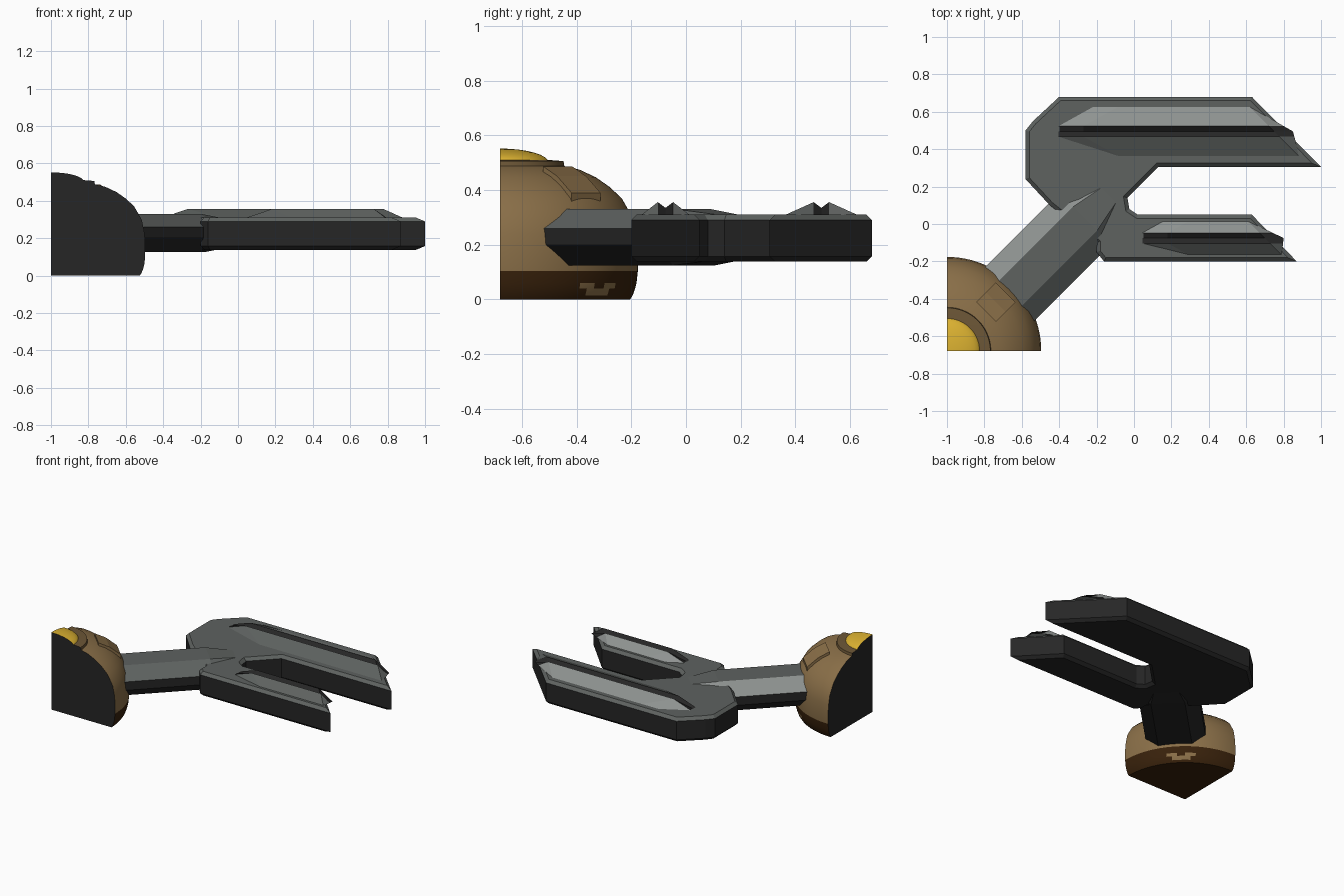
import bpy, bmesh, math
from mathutils import Vector

if "Cube" in bpy.data.objects:
    bpy.data.objects.remove(bpy.data.objects["Cube"])


def material(name, hex_colour):
    """Flat material from an sRGB hex string."""
    rgb = [int(hex_colour[i:i + 2], 16) / 255 for i in (0, 2, 4)]
    col = [c / 12.92 if c < 0.04 else ((c + 0.055) / 1.055) ** 2.4 for c in rgb] + [1]
    m = bpy.data.materials.new(name)
    m.use_nodes = True
    m.diffuse_color = col
    m.node_tree.nodes["Principled BSDF"].inputs["Base Color"].default_value = col
    return m


DARK = material("charcoal", "262626")
GREY = material("mid grey", "5e6260")
LIGHT = material("light grey", "8e9290")
BROWN = material("tan brown", "8a6f48")
RING = material("ring brown", "6d5737")
BASE = material("dark brown", "38210b")
GOLD = material("gold yellow", "dcb231")


def finish(bm, name, mats, rule, smooth=None):
    """Turn a bmesh into an object, colouring each face by the rule."""
    bmesh.ops.remove_doubles(bm, verts=bm.verts, dist=0.0002)
    bmesh.ops.recalc_face_normals(bm, faces=bm.faces)
    bm.normal_update()
    for f in bm.faces:
        f.material_index = mats.index(rule(f))
    me = bpy.data.meshes.new(name)
    bm.to_mesh(me)
    bm.free()
    ob = bpy.data.objects.new(name, me)
    bpy.context.collection.objects.link(ob)
    for m in mats:
        me.materials.append(m)
    if smooth:
        bpy.ops.object.select_all(action='DESELECT')
        ob.select_set(True)
        bpy.context.view_layer.objects.active = ob
        bpy.ops.object.shade_smooth_by_angle(angle=math.radians(smooth))
    return ob


def grid_faces(bm, rows, wrap=False):
    """Skin a list of equally long point rows."""
    vs = [[bm.verts.new(p) for p in r] for r in rows]
    n = len(vs[0])
    for a, b in zip(vs, vs[1:]):
        for i in range(n if wrap else n - 1):
            j = (i + 1) % n
            bm.faces.new((a[i], a[j], b[j], b[i]))
    return vs


# Quarter dome around the corner axis
AX, AY, SEG = -1.0, -0.68, 45


def quarter_lathe(name, profile, mats, rule):
    bm = bmesh.new()
    rows = []
    for k in range(SEG + 1):
        a = math.pi / 2 * k / SEG
        rows.append([(AX + r * math.cos(a), AY + r * math.sin(a), z) for r, z in profile])
    vs = grid_faces(bm, rows)
    bm.faces.new(vs[0])
    bm.faces.new(vs[-1])
    return finish(bm, name, mats, rule, 28)


def dome_rule(f):
    c, n = f.calc_center_median(), f.normal
    if n.x < -0.99 or n.y < -0.99:
        return DARK
    if n.z < -0.9:
        return BASE
    r = math.hypot(c.x - AX, c.y - AY)
    if c.z > 0.48 and r < 0.24:
        return RING
    if c.z > 0.1:
        return BROWN
    # Winged mark on the base band
    off = abs(math.degrees(math.atan2(c.y - AY, c.x - AX)) - 47)
    wing = 0.04 < c.z < 0.06 and 3 < off < 10.5
    body = 0.015 < c.z < 0.04 and off < 7
    return BROWN if wing or body else BASE


dome_profile = [(0, 0), (.475, 0), (.485, .015), (.494, .04), (.499, .06), (.504, .105),
                (.504, .18), (.498, .24), (.485, .3), (.445, .37), (.4, .412), (.35, .447),
                (.29, .475), (.235, .488), (.232, .506), (.18, .51), (0, .51)]
quarter_lathe("dome", dome_profile, [BROWN, DARK, BASE, RING], dome_rule)

cap_profile = [(0, .5)] + [(.178 * math.cos(t * math.pi / 16), .5 + .052 * math.sin(t * math.pi / 16))
                           for t in range(9)]
quarter_lathe("gold_cap", cap_profile, [GOLD, DARK],
              lambda f: DARK if min(f.normal.x, f.normal.y) < -0.99 else GOLD)

# Raised hatch lying on the dome slope
out, side, up = Vector((1, 1, 0)).normalized(), Vector((-1, 1, 0)).normalized(), Vector((0, 0, 1))
bm = bmesh.new()
rows = []
for r, z in [(.297, .487), (.37, .451), (.445, .39)]:
    p = Vector((AX, AY, 0)) + out * r
    rows.append([p + side * s + up * (z + h) for s, h in
                 [(-.075, -.06), (-.075, 0), (.075, 0), (.075, -.06)]])
vs = grid_faces(bm, rows, True)
bm.faces.new(vs[0])
bm.faces.new(vs[-1])
finish(bm, "dome_hatch", [BROWN], lambda f: BROWN)

# Diagonal arm joining the dome to the fork
section = [(-.195, .26), (-.195, .2), (-.11, .125), (.11, .125),
           (.195, .2), (.195, .26), (.09, .33), (-.09, .33)]
bm = bmesh.new()
rows = []
for x, wide, tall in [(-.8, 1, 1), (-.26, 1, 1), (-.13, .6, .8)]:
    p = Vector((x, x + .29, 0))
    rows.append([p - side * (s * wide) + up * (.225 + (z - .225) * tall) for s, z in section])
vs = grid_faces(bm, rows, True)
bm.faces.new(vs[0])
bm.faces.new(vs[-1])


def arm_rule(f):
    if f.normal.z < 0.2:
        return DARK
    return LIGHT if f.normal.dot(side) > 0.3 else GREY


finish(bm, "arm", [GREY, LIGHT, DARK], arm_rule)

# Two-pronged fork plate with chamfered rims
outline = [(-.58, .24), (-.45, .1), (-.2, -.1), (-.2, -.15), (-.16, -.2), (.87, -.2), (.63, .05),
           (.02, .05), (-.025, .08), (-.035, .14), (.13, .305), (1, .305), (.63, .68),
           (-.4, .68), (-.54, .55), (-.58, .5)]
bm = bmesh.new()
bottom = bm.faces.new([bm.verts.new((x, y, .138)) for x, y in outline])
top = bmesh.ops.extrude_face_region(bm, geom=[bottom])["geom"]
bmesh.ops.translate(bm, vec=(0, 0, .172), verts=[v for v in top if isinstance(v, bmesh.types.BMVert)])
if not bottom.is_valid or not any(f.calc_center_median().z < .139 for f in bm.faces):
    bm.faces.new([v for v in bm.verts if v.co.z < .139])
rims = [e for e in bm.edges if abs(e.verts[0].co.z - e.verts[1].co.z) < .001]
bmesh.ops.bevel(bm, geom=rims, offset=.02, segments=1, affect='EDGES')
finish(bm, "fork_plate", [GREY, DARK], lambda f: GREY if f.normal.z > .3 else DARK)


# Twin-crested ridges along the prongs, split by a dark groove
def ridge(name, x0, tip, yc, w):
    bm = bmesh.new()
    rows = []
    for d, z in [(w, .308), (.028, .356), (0, .335), (-.028, .356), (-w, .308)]:
        start = x0 + max(0, abs(d) - .028) * 1.8
        foot = tip - d + .1 * (1 - abs(d) / w)
        y = yc + d
        rows.append([(start, y, .308), (start + .14, y, z), (tip - d, y, z), (foot, y, .308)])
    grid_faces(bm, rows)
    for f in bm.faces:
        if f.normal.z < 0:
            f.normal_flip()

    def rule(f):
        c = f.calc_center_median()
        if abs(c.y - yc) < .028:
            return DARK
        return LIGHT if c.y > yc and c.x < tip - .02 else GREY

    finish(bm, name, [GREY, LIGHT, DARK], rule)


ridge("rear_prong_ridge", -.41, .75, .495, .135)
ridge("front_prong_ridge", .04, .70, -.075, .09)
